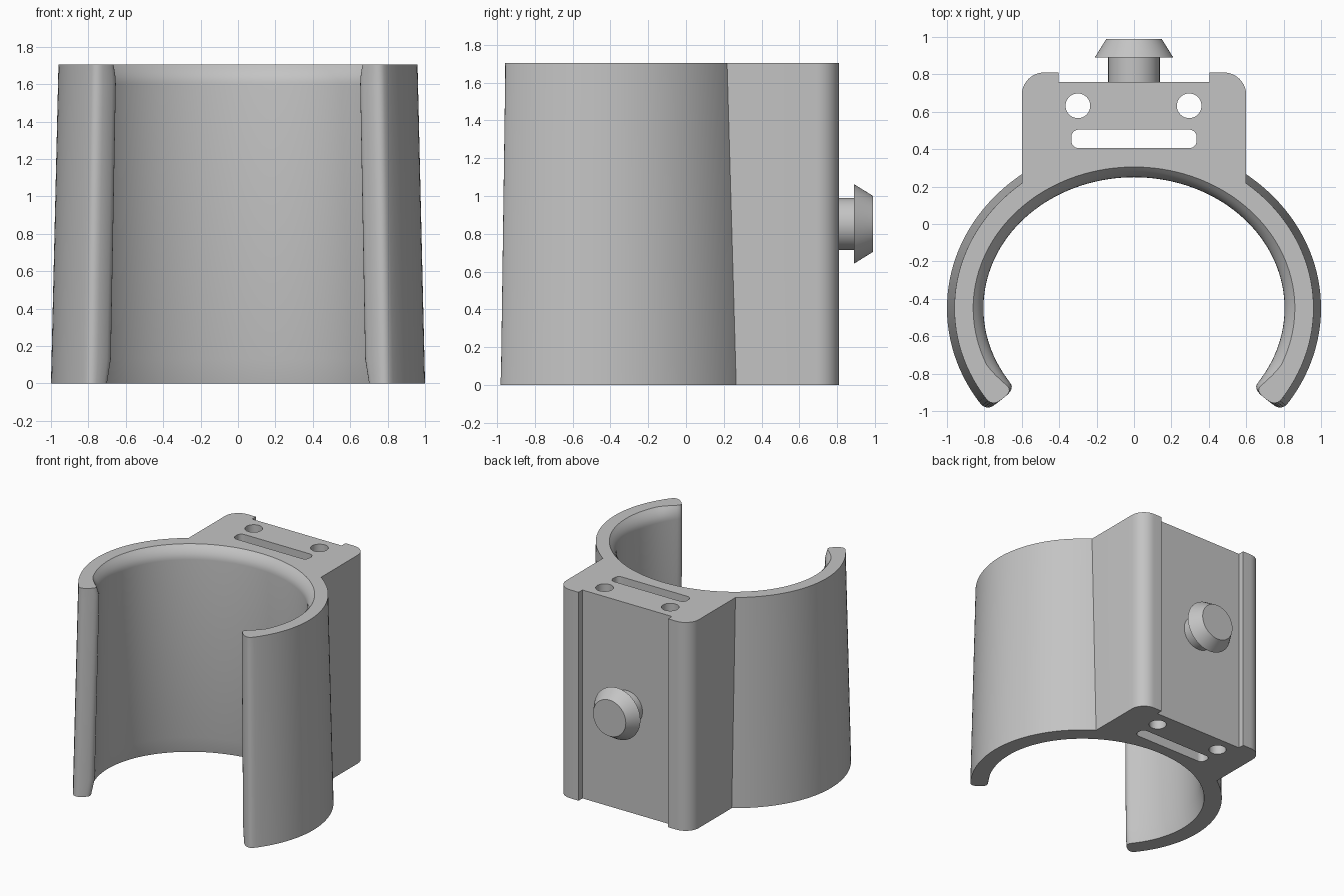
import bpy, bmesh
from math import sin, cos, pi, radians, copysign

if "Cube" in bpy.data.objects:
    bpy.data.objects.remove(bpy.data.objects["Cube"], do_unlink=True)

HEIGHT = 1.705
CENTRE_Y = -0.45
SQUASH = 0.105      # the oval is this much shorter along y
TIP, ROUND = 52, 4  # clip opening half angle and tip rounding, degrees

grey = bpy.data.materials.new("plain_grey")
grey.use_nodes = True
colour = (0.55, 0.55, 0.55, 1)
grey.diffuse_color = colour
grey.node_tree.nodes["Principled BSDF"].inputs["Base Color"].default_value = colour


def loft(name, loops):
    """Skin matching closed loops and cap both ends."""
    bm = bmesh.new()
    rings = [[bm.verts.new(p) for p in loop] for loop in loops]
    count = len(rings[0])
    for low, high in zip(rings, rings[1:]):
        for i in range(count):
            j = (i + 1) % count
            bm.faces.new((low[i], low[j], high[j], high[i]))
    bm.faces.new(rings[0][::-1])
    bm.faces.new(rings[-1])
    bmesh.ops.recalc_face_normals(bm, faces=bm.faces)
    mesh = bpy.data.meshes.new(name)
    bm.to_mesh(mesh)
    bm.free()
    mesh.materials.append(grey)
    obj = bpy.data.objects.new(name, mesh)
    bpy.context.collection.objects.link(obj)
    return obj


def prism(name, outline, z0, z1):
    return loft(name, [[(x, y, z) for x, y in outline] for z in (z0, z1)])


def arc(cx, cy, r, start, end, steps=10):
    angles = [radians(start + (end - start) * i / steps) for i in range(steps + 1)]
    return [(cx + r * cos(a), cy + r * sin(a)) for a in angles]


def oval(a, phi):
    """Point on the oval, phi in degrees from the open front."""
    p = radians(phi)
    return a * sin(p), CENTRE_Y - (a - SQUASH) * cos(p)


def combine(target, other, operation):
    mod = target.modifiers.new(operation, 'BOOLEAN')
    mod.operation = operation
    mod.solver = 'EXACT'
    mod.object = other
    bpy.context.view_layer.objects.active = target
    bpy.ops.object.modifier_apply(modifier=mod.name)
    bpy.data.objects.remove(other, do_unlink=True)


def smooth(obj):
    bpy.ops.object.select_all(action='DESELECT')
    obj.select_set(True)
    bpy.context.view_layer.objects.active = obj
    bpy.ops.object.shade_smooth_by_angle(angle=radians(30))


# Clip wall: tapered open oval with rounded tips, flared bottom and eased top
def wall_plan():
    """(fraction across the wall, angle) pairs round the section."""
    start, steps = TIP + ROUND, 96
    sweep = [start + (360 - 2 * start) * i / steps for i in range(steps + 1)]
    tip = []
    for i in range(1, 12):
        t = pi * i / 12
        c = cos(t)
        tip.append((0.5 + 0.5 * copysign(abs(c) ** 0.7, c), start - ROUND * sin(t) ** 0.7))
    far_tip = [(f, 360 - phi) for f, phi in tip]
    return [(1, p) for p in sweep] + far_tip + [(0, p) for p in sweep[::-1]] + tip[::-1]


def wall_loop(z, inner, ease):
    outer = 1 - 0.04 * z / HEIGHT
    loop = []
    for f, phi in wall_plan():
        from_tip = min(phi, 360 - phi) - TIP
        fade = min(1, 0.25 + 0.75 * max(0, from_tip) / 14)
        a_in = inner + ease * fade
        loop.append((*oval(a_in + (outer - a_in) * f, phi), z))
    return loop


levels = [(0, 0.865, 0), (0.13, 0.838, 0)]
levels += [(1.6 + (HEIGHT - 1.6) * s / 5, 0.805, 0.055 * (s / 5) ** 2) for s in range(6)]
clip = loft("clip_body", [wall_loop(*level) for level in levels])

# Mounting block: rounded back corners, recessed back, front buried in the wall
half = [(0.6, 0.69)] + arc(0.48, 0.69, 0.12, 0, 90)[1:] + [(0.405, 0.81), (0.405, 0.76)]
front = [oval(0.91, phi) for phi in range(222, 139, -2)]
front = [(x, y) for x, y in front if abs(x) < 0.59]
edge_y = 0.15
outline = half + [(-x, y) for x, y in half[::-1]] + [(-0.6, edge_y)] + front + [(0.6, edge_y)]
combine(clip, prism("mounting_block", outline, 0, HEIGHT), 'UNION')

# Two round holes and a rounded slot, right through
for x in (-0.3, 0.295):
    hole = arc(x, 0.632, 0.066, 0, 360, 40)[:-1]
    combine(clip, prism("hole_cutter", hole, -0.1, HEIGHT + 0.1), 'DIFFERENCE')
slot = []
for x, y, start in ((0.295, 0.465, 0), (-0.295, 0.465, 90),
                    (-0.295, 0.445, 180), (0.295, 0.445, 270)):
    slot += arc(x, y, 0.04, start, start + 90, 6)
combine(clip, prism("slot_cutter", slot, -0.1, HEIGHT + 0.1), 'DIFFERENCE')
smooth(clip)

# Plug on the back: short shaft with a tapered head
plug_profile = ((0.74, 0.138), (0.89, 0.138), (0.89, 0.21), (0.99, 0.148))
plug = loft("back_plug", [[(x, y, z) for x, z in arc(0, HEIGHT / 2, r, 0, 360, 64)[:-1]]
                          for y, r in plug_profile])
smooth(plug)
